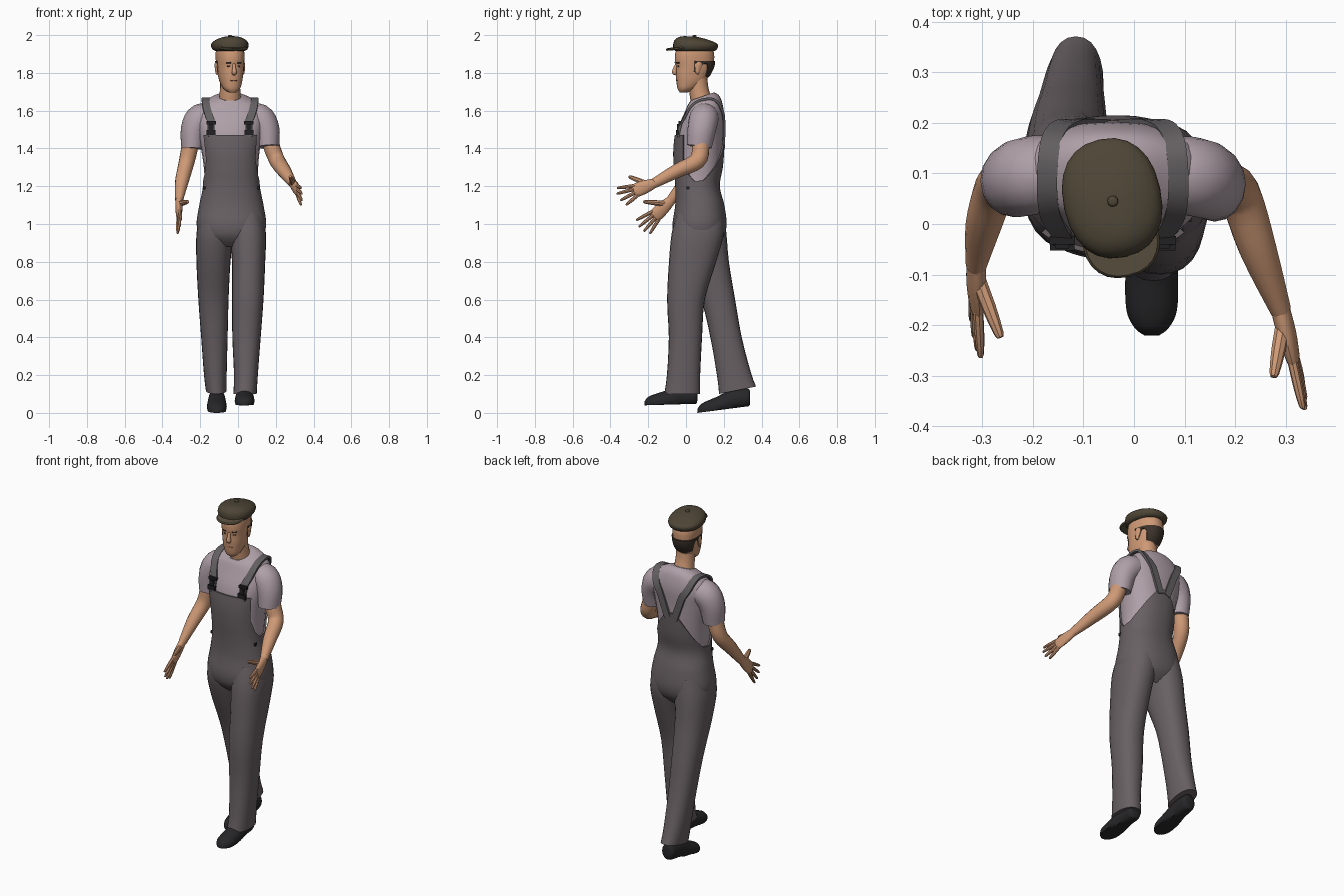
import bpy, bmesh, math
from mathutils import Vector, Matrix
from mathutils.bvhtree import BVHTree

if "Cube" in bpy.data.objects:
    bpy.data.objects.remove(bpy.data.objects["Cube"])

def material(name, *rgb):
    m = bpy.data.materials.new(name)
    m.use_nodes = True
    m.diffuse_color = (*rgb, 1)
    bsdf = next(n for n in m.node_tree.nodes if n.type == 'BSDF_PRINCIPLED')
    bsdf.inputs["Base Color"].default_value = (*rgb, 1)
    return m

SHIRT = material("pale lilac cotton", 0.43, 0.35, 0.39)
DENIM = material("grey denim", 0.14, 0.118, 0.125)
STRAP = material("grey strap", 0.125, 0.115, 0.12)
SKIN = material("skin", 0.62, 0.32, 0.18)
LIPS = material("lips", 0.36, 0.15, 0.09)
HAIR = material("dark brown hair", 0.045, 0.033, 0.024)
CAP = material("olive brown cloth", 0.075, 0.06, 0.037)
BRIM = material("light olive cloth", 0.105, 0.083, 0.052)
LEATHER = material("black leather", 0.02, 0.02, 0.022)
METAL = material("dark buckle", 0.015, 0.015, 0.017)
MID = -0.042  # x of the body's middle
parts = []

def build(name, rows, mat, wrap=True, caps=True):
    """Skin a list of point rows into one mesh object."""
    bm = bmesh.new()
    grid = [[bm.verts.new(p) for p in row] for row in rows]
    n = len(grid[0])
    for low, high in zip(grid, grid[1:]):
        for i in range(n if wrap else n - 1):
            j = (i + 1) % n
            bm.faces.new((low[i], low[j], high[j], high[i]))
    if caps:
        bm.faces.new(grid[0])
        bm.faces.new(grid[-1])
    bmesh.ops.recalc_face_normals(bm, faces=bm.faces)
    me = bpy.data.meshes.new(name)
    bm.to_mesh(me)
    bm.free()
    me.materials.append(mat)
    ob = bpy.data.objects.new(name, me)
    bpy.context.collection.objects.link(ob)
    parts.append(ob)
    return ob

def spline(keys, u):
    """Smooth interpolation of equal-length tuples at index u."""
    last = len(keys) - 1
    i = max(0, min(int(u), last - 1))
    t = u - i
    quad = zip(keys[max(i - 1, 0)], keys[i], keys[i + 1], keys[min(i + 2, last)])
    return [b + t * (c - a) / 2 + t * t * (a - 2.5 * b + 2 * c - d / 2)
            + t ** 3 * (1.5 * (b - c) + (d - a) / 2) for a, b, c, d in quad]

def resample(keys, steps):
    return [spline(keys, i / steps) for i in range((len(keys) - 1) * steps + 1)]

def piecewise(stops, x):
    """Straight-line interpolation through (x, value) stops."""
    for (a, va), (b, vb) in zip(stops, stops[1:]):
        if x <= b:
            return va + (vb - va) * (x - a) / (b - a)
    return stops[-1][1]

def soft(v):
    return math.copysign(abs(v) ** 0.88, v)

def ring_point(key, phi, off=0.0):
    """Point on a ring (z, cx, cy, rx, ry, tilt); phi 0 is the front."""
    z, cx, cy, rx, ry, tilt = key
    dy = -(ry + off) * soft(math.cos(phi))
    return Vector((cx + (rx + off) * soft(math.sin(phi)), cy + dy, z + tilt * dy))

def on_surface(keys, z, phi, off):
    u = piecewise([(k[0], i) for i, k in enumerate(keys)], z)
    return ring_point(spline(keys, u), phi, off)

def loft(name, keys, mat, segs=24):
    angles = [2 * math.pi * i / segs for i in range(segs)]
    return build(name, [[ring_point(k, a) for a in angles] for k in resample(keys, 3)], mat)

def shell(name, keys, span, low, high, off, mat, cols=6, rows=4, closed=False):
    """Layer on a lofted surface between two (angle, height) rules, rim tucked in."""
    grid = []
    for r in range(rows + 1):
        row = []
        for c in range(cols if closed else cols + 1):
            angle = span[0] + (span[1] - span[0]) * c / cols
            d = min(abs(angle), 360 - abs(angle))
            z0, z1 = piecewise(low, d), piecewise(high, d)
            rim = r == rows or (not closed and (r == 0 or c in (0, cols)))
            z = z0 + (z1 - z0) * min(1, r / (rows - 1))
            row.append(on_surface(keys, z, math.radians(angle), -0.003 if rim else off))
        grid.append(row)
    return build(name, grid, mat, wrap=closed, caps=False)

def tube(name, keys, mat, side=(1, 0, 0), steps=4, segs=16, place=lambda v: v):
    """Sweep along (x, y, z, half width along side, half thickness)."""
    pts, rows = resample(keys, steps), []
    for i, p in enumerate(pts):
        t = Vector(pts[min(i + 1, len(pts) - 1)][:3]) - Vector(pts[max(i - 1, 0)][:3])
        t.normalize()
        s = Vector(side)
        s = (s - t * s.dot(t)).normalized()
        w = t.cross(s)
        angles = [2 * math.pi * k / segs for k in range(segs)]
        rows.append([place(Vector(p[:3]) + s * p[3] * math.cos(a) + w * p[4] * math.sin(a)) for a in angles])
    return build(name, rows, mat)

def box(name, centre, size, mat):
    x, y, z = (s / 2 for s in size)
    corners = ((-x, -y), (x, -y), (x, y), (-x, y))
    build(name, [[Vector(centre) + Vector((a, b, c)) for a, b in corners] for c in (-z, z)], mat)

# Torso: shirt, and the overalls lying over it
torso = [(0.88, -0.035, 0.07, 0.09, 0.07, 0), (0.93, -0.035, 0.07, 0.155, 0.12, 0),
         (1.0, -0.035, 0.072, 0.176, 0.135, 0), (1.1, -0.035, 0.073, 0.162, 0.122, 0),
         (1.2, -0.035, 0.061, 0.143, 0.11, 0), (1.3, -0.037, 0.065, 0.144, 0.122, 0),
         (1.4, -0.04, 0.068, 0.156, 0.127, 0), (1.5, MID, 0.077, 0.176, 0.122, 0),
         (1.58, MID, 0.095, 0.185, 0.107, 0), (1.64, MID, 0.1, 0.15, 0.09, 0.1),
         (1.665, MID, 0.096, 0.108, 0.076, 0.25), (1.675, MID, 0.085, 0.078, 0.062, 0.35)]
shirt = loft("shirt_body", torso[3:], SHIRT)
bib_top = [(0, 1.47), (50, 1.47), (55, 1.34), (70, 1.26), (85, 1.225), (105, 1.235),
           (130, 1.3), (155, 1.38), (170, 1.43), (180, 1.44)]
shell("overalls_body", torso, (-180, 180), [(0, 0.88), (180, 0.88)], bib_top, 0.008, DENIM, 72, 24, True)

# Trouser legs
loft("left_trouser_leg", [(0.1, 0.037, -0.02, 0.062, 0.095, 0), (0.2, 0.042, -0.013, 0.063, 0.088, 0),
     (0.4, 0.045, -0.003, 0.075, 0.088, 0), (0.6, 0.052, 0, 0.083, 0.1, 0), (0.8, 0.056, 0.035, 0.088, 0.125, 0),
     (0.95, 0.052, 0.062, 0.096, 0.138, 0), (1.06, 0.04, 0.072, 0.088, 0.12, 0)], DENIM)
loft("right_trouser_leg", [(0.12, -0.115, 0.273, 0.055, 0.098, 0.2), (0.2, -0.12, 0.255, 0.06, 0.09, 0.1),
     (0.4, -0.125, 0.212, 0.07, 0.083, 0), (0.6, -0.13, 0.17, 0.08, 0.09, 0), (0.8, -0.13, 0.112, 0.09, 0.115, 0),
     (0.95, -0.122, 0.082, 0.098, 0.132, 0), (1.06, -0.11, 0.077, 0.088, 0.12, 0)], DENIM)

# Shoes with flat soles, the heel lifted in stride
for name, x, y, z, lift in (("left_shoe", 0.035, 0, 0.04, 0.03), ("right_shoe", -0.112, 0.28, 0, 0.13)):
    tube(name, [(0, 0.06, 0.045, 0.025, 0.03), (0, 0.045, 0.045, 0.04, 0.05), (0, -0.03, 0.045, 0.045, 0.055),
                (0, -0.1, 0.025, 0.052, 0.05), (0, -0.17, 0.015, 0.05, 0.04), (0, -0.205, 0.01, 0.034, 0.028),
                (0, -0.22, 0.01, 0.015, 0.012)], LEATHER,
         place=lambda v: Vector((v.x + x, v.y + y, max(v.z, 0) + z + lift * max(0, v.y + 0.22))))

# Sleeves and bare arms
sleeves = [
    tube("right_sleeve", [(-0.12, 0.1, 1.565, 0.07, 0.065), (-0.195, 0.097, 1.56, 0.078, 0.078),
         (-0.233, 0.088, 1.5, 0.075, 0.07), (-0.242, 0.08, 1.4, 0.064, 0.058)], SHIRT, (0, 1, 0)),
    tube("left_sleeve", [(0.035, 0.1, 1.565, 0.07, 0.065), (0.11, 0.095, 1.56, 0.078, 0.078),
         (0.15, 0.083, 1.5, 0.075, 0.07), (0.16, 0.07, 1.41, 0.066, 0.058)], SHIRT, (0, 1, 0))]
left_wrist, right_wrist = Vector((0.29, -0.17, 1.215)), Vector((-0.312, -0.08, 1.125))
tube("left_arm", [(0.155, 0.085, 1.5, 0.045, 0.045), (0.178, 0.078, 1.41, 0.044, 0.046),
     (0.208, 0.06, 1.335, 0.042, 0.044), (0.245, -0.05, 1.28, 0.037, 0.037), (*left_wrist, 0.021, 0.026)], SKIN)
tube("right_arm", [(-0.245, 0.085, 1.5, 0.045, 0.045), (-0.257, 0.085, 1.4, 0.044, 0.046),
     (-0.275, 0.07, 1.315, 0.041, 0.043), (-0.297, 0, 1.225, 0.036, 0.036), (*right_wrist, 0.021, 0.026)], SKIN)

# Hands: flat palm, four spread fingers and a thumb
def hand(side, wrist, tips, thumb):
    tips = [Vector(t) for t in tips]
    spread = (tips[0] - tips[-1]).normalized()
    middle = (tips[1] + tips[2]) / 2
    knuckle = wrist.lerp(middle, 0.52)
    tube(side + "_palm", [(*wrist.lerp(middle, t), a, b) for t, a, b in
         ((-0.05, 0.024, 0.019), (0.25, 0.035, 0.019), (0.52, 0.036, 0.013), (0.58, 0.028, 0.006))], SKIN, spread)
    digits = [(f"{side}_finger_{i + 1}", knuckle + spread * (0.027 - 0.018 * i), tip, 0.01)
              for i, tip in enumerate(tips)]
    digits.append((side + "_thumb", wrist.lerp(middle, 0.12), Vector(thumb), 0.015))
    for name, root, tip, r in digits:
        tube(name, [(*root.lerp(tip, t), r * f, r * f) for t, f in
             ((-0.1, 1), (0.5, 0.95), (0.93, 0.65), (1, 0.3))], SKIN, spread, 2, 8)

hand("left", left_wrist, [(0.334, -0.365, 1.19), (0.338, -0.367, 1.16), (0.338, -0.348, 1.125),
                          (0.333, -0.318, 1.1)], (0.276, -0.303, 1.252))
hand("right", right_wrist, [(-0.303, -0.264, 1.02), (-0.309, -0.25, 0.985), (-0.315, -0.224, 0.96),
                            (-0.32, -0.192, 0.948)], (-0.264, -0.225, 1.118))

# Straps, buckles and hip buttons, laid onto the shirt
verts, polys = [], []
for ob in [shirt] + sleeves:
    polys += [[i + len(verts) for i in p.vertices] for p in ob.data.polygons]
    verts += [v.co.copy() for v in ob.data.vertices]
cloth = BVHTree.FromPolygons(verts, polys)

def touch(x, y, z):
    inner = Vector((x, 0.09, min(z, 1.55)))
    out = (Vector((x, y, z)) - inner).normalized()
    return cloth.ray_cast(inner + out * 0.4, -out)[0], out

strap_path = resample([(0.098, -0.3, 1.46), (0.1, -0.3, 1.53), (0.112, -0.2, 1.63), (0.126, -0.05, 1.72),
                       (0.13, 0.09, 1.76), (0.122, 0.22, 1.73), (0.1, 0.3, 1.64), (0.065, 0.3, 1.53),
                       (0.022, 0.3, 1.41)], 4)
for side, s in (("left", 1), ("right", -1)):
    hits = [touch(MID + s * x, y, z) for x, y, z in strap_path]
    rows = []
    for i, (p, out) in enumerate(hits):
        run = hits[min(i + 1, len(hits) - 1)][0] - hits[max(i - 1, 0)][0]
        w = run.cross(out).normalized() * 0.02
        rows.append([p - w, p + w, p + w + out * 0.013, p - w + out * 0.013])
    build(side + "_strap", rows, STRAP)
    for z, wide, tall in ((1.535, 0.05, 0.018), (1.508, 0.026, 0.045), (1.485, 0.048, 0.026)):
        p = touch(MID + s * 0.1, -0.3, z)[0]
        box(side + "_buckle", (p.x, p.y - 0.014, z), (wide, 0.016, tall), METAL)
    box(side + "_hip_button", on_surface(torso, 1.19, s * math.radians(68), 0.008), (0.012, 0.016, 0.016), METAL)

# Neck and head
tube("neck", [(MID, 0.09, 1.62, 0.062, 0.06), (MID, 0.068, 1.71, 0.054, 0.052), (MID, 0.06, 1.8, 0.054, 0.052)], SKIN)
neck_count = len(parts)
head = [(1.697, MID, -0.012, 0.02, 0.022, 0), (1.715, MID, 0.0, 0.042, 0.045, 0),
        (1.75, MID, 0.024, 0.057, 0.075, 0), (1.79, MID, 0.035, 0.065, 0.09, 0),
        (1.83, MID, 0.045, 0.07, 0.1, 0), (1.87, MID, 0.045, 0.073, 0.105, 0),
        (1.91, MID, 0.046, 0.073, 0.102, 0), (1.95, MID, 0.046, 0.062, 0.085, 0)]
loft("head", head, SKIN)
hairline = [(82, 1.8), (96, 1.8), (103, 1.845), (118, 1.845), (130, 1.775), (180, 1.765)]
shell("hair", head, (82, 278), hairline, [(0, 1.862), (180, 1.862)], 0.005, HAIR, 40, 6)
shell("mouth", head, (-17, 17), [(0, 1.756), (20, 1.758)], [(0, 1.764), (20, 1.761)], 0.002, LIPS)
tube("nose", [(MID, -0.05, 1.852, 0.007, 0.006), (MID, -0.06, 1.825, 0.009, 0.01),
              (MID, -0.063, 1.803, 0.014, 0.013), (MID, -0.055, 1.791, 0.009, 0.006)], SKIN)
for side, s in (("left", 1), ("right", -1)):
    shell(side + "_eye", head, (14 * s, 28 * s), [(0, 1.831), (90, 1.831)], [(0, 1.84), (90, 1.84)], 0.002, HAIR)
    shell(side + "_eyebrow", head, (10 * s, 34 * s), [(0, 1.85), (90, 1.847)], [(0, 1.858), (90, 1.855)], 0.003, HAIR)
    x = MID + s * 0.071
    tube(side + "_ear", [(x, 0.045, 1.793, 0.005, 0.006), (x, 0.047, 1.81, 0.009, 0.013),
                         (x, 0.052, 1.845, 0.011, 0.02), (x, 0.052, 1.862, 0.005, 0.01)], SKIN, segs=10)

# Flat cap with a sloping brim and a top button
loft("cap_crown", [(1.917, MID, 0.047, 0.077, 0.106, 0), (1.925, MID, 0.049, 0.09, 0.115, 0),
                   (1.945, MID, 0.051, 0.097, 0.119, 0), (1.965, MID, 0.046, 0.09, 0.109, -0.04),
                   (1.981, MID, 0.034, 0.066, 0.08, -0.06), (1.991, MID, 0.025, 0.035, 0.045, -0.06),
                   (1.993, MID, 0.022, 0.008, 0.01, -0.06)], CAP)
loft("cap_brim", [(1.926, MID, -0.03, 0.072, 0.074, 0.12), (1.932, MID, -0.03, 0.077, 0.078, 0.12),
                  (1.938, MID, -0.03, 0.072, 0.074, 0.12)], BRIM)
loft("cap_button", [(1.986, MID, 0.045, 0.011, 0.011, 0), (1.997, MID, 0.045, 0.01, 0.01, 0),
                    (2.0, MID, 0.045, 0.006, 0.006, 0)], CAP, 10)

# Turn the head slightly to its left, then smooth everything
pivot = Matrix.Translation((MID, 0.045, 0))
for ob in parts[neck_count:]:
    ob.data.transform(pivot @ Matrix.Rotation(math.radians(12), 4, 'Z') @ pivot.inverted())
bpy.ops.object.select_all(action='DESELECT')
for ob in parts:
    ob.select_set(True)
bpy.context.view_layer.objects.active = parts[0]
bpy.ops.object.shade_smooth_by_angle(angle=math.radians(40))
